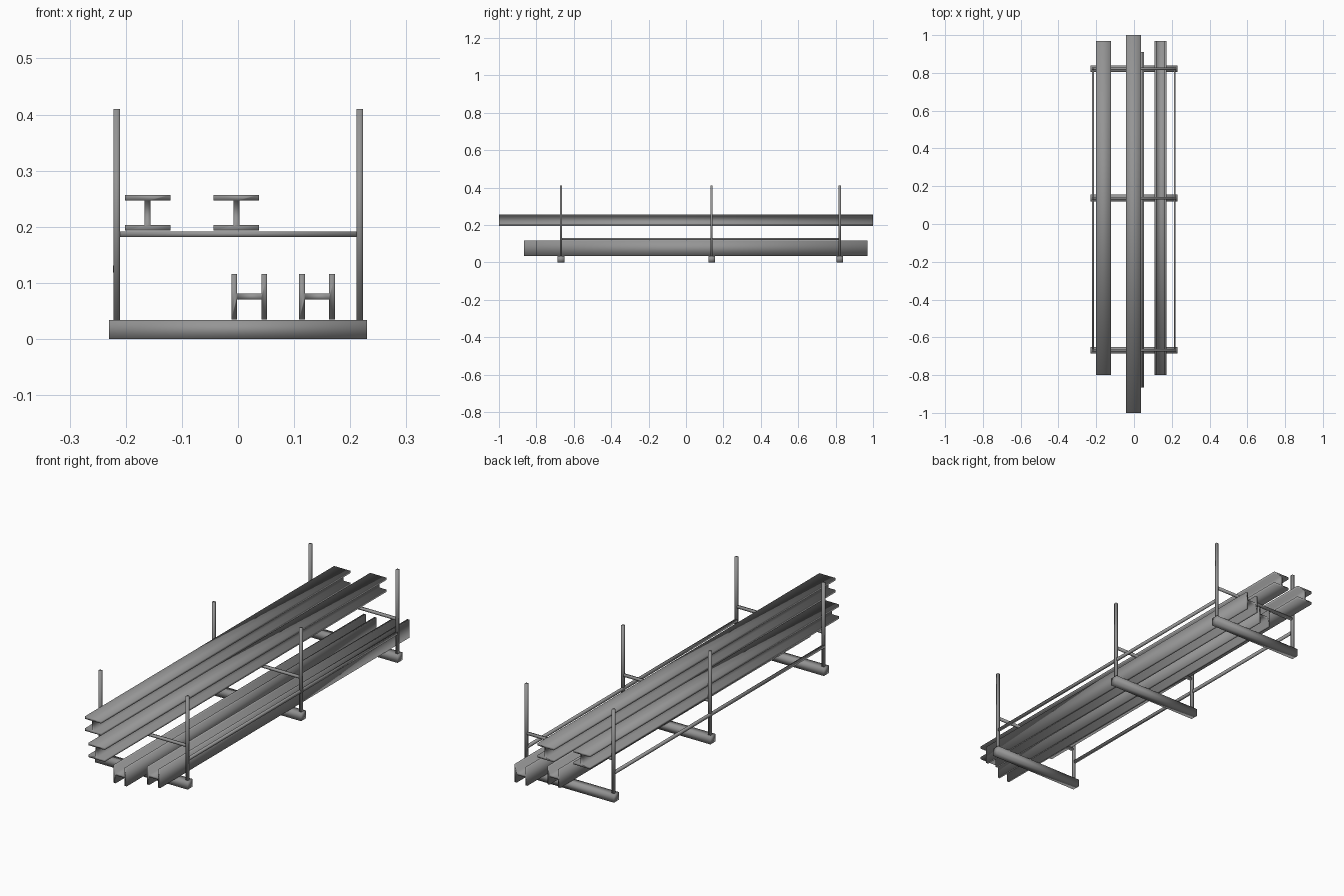
import bpy, bmesh

if "Cube" in bpy.data.objects:
    bpy.data.objects.remove(bpy.data.objects["Cube"])

steel = bpy.data.materials.new("dark_steel")
steel.diffuse_color = (0.3, 0.3, 0.3, 1)
steel.use_nodes = True
steel.node_tree.nodes["Principled BSDF"].inputs["Base Color"].default_value = steel.diffuse_color


def box(name, x, y, z):
    """Box from (min, max) ranges on each axis."""
    bm = bmesh.new()
    bmesh.ops.create_cube(bm, size=1)
    for v in bm.verts:
        for i, (a, b) in enumerate((x, y, z)):
            v.co[i] = a if v.co[i] < 0 else b
    finish(name, bm)


def finish(name, bm):
    bmesh.ops.recalc_face_normals(bm, faces=bm.faces)
    for f in bm.faces:
        f.smooth = True  # soft shading across every edge
    me = bpy.data.meshes.new(name)
    bm.to_mesh(me)
    bm.free()
    me.materials.append(steel)
    bpy.context.collection.objects.link(bpy.data.objects.new(name, me))


def girder(name, cx, cz, y0, y1, on_side=False):
    """I-section extruded along y; on_side turns it into an H."""
    w, h, t, f = 0.0405, 0.032, 0.0053, 0.0215
    half = [(w, -h), (w, -f), (t, -f), (t, f), (w, f), (w, h)]
    pts = half + [(-a, -b) for a, b in half]
    if on_side:
        pts = [(b, a) for a, b in pts]
    bm = bmesh.new()
    face = bm.faces.new([bm.verts.new((cx + a, y0, cz + b)) for a, b in pts])
    ext = bmesh.ops.extrude_face_region(bm, geom=[face], use_keep_orig=True)
    for v in ext["geom"]:
        if isinstance(v, bmesh.types.BMVert):
            v.co.y = y1
    finish(name, bm)


# Rack frames: base beam, two posts and a crossbar each
for i, y in enumerate((-0.668, 0.137, 0.822)):
    box(f"base_beam_{i}", (-0.23, 0.23), (y - 0.018, y + 0.018), (0, 0.034))
    ys = (y - 0.006, y + 0.006)
    for side, x in (("left", -0.2163), ("right", 0.217)):
        box(f"{side}_post_{i}", (x - 0.0058, x + 0.0058), ys, (0.034, 0.41))
    box(f"crossbar_{i}", (-0.211, 0.211), ys, (0.182, 0.192))

# Long side rails tying the frames together
for side, x in (("left", -0.218), ("right", 0.216)):
    box(f"{side}_rail", (x - 0.005, x + 0.005), (-0.668, 0.822), (0.119, 0.131))

# Upper girders lying flat on the crossbars
girder("upper_girder_left", -0.161, 0.225, -0.80, 0.97)
girder("upper_girder_middle", -0.003, 0.225, -1.0, 1.0)

# Lower girders turned on their sides on the base beams
girder("lower_girder_middle", 0.020, 0.0755, -0.865, 0.91, True)
girder("lower_girder_right", 0.141, 0.0755, -0.80, 0.97, True)
